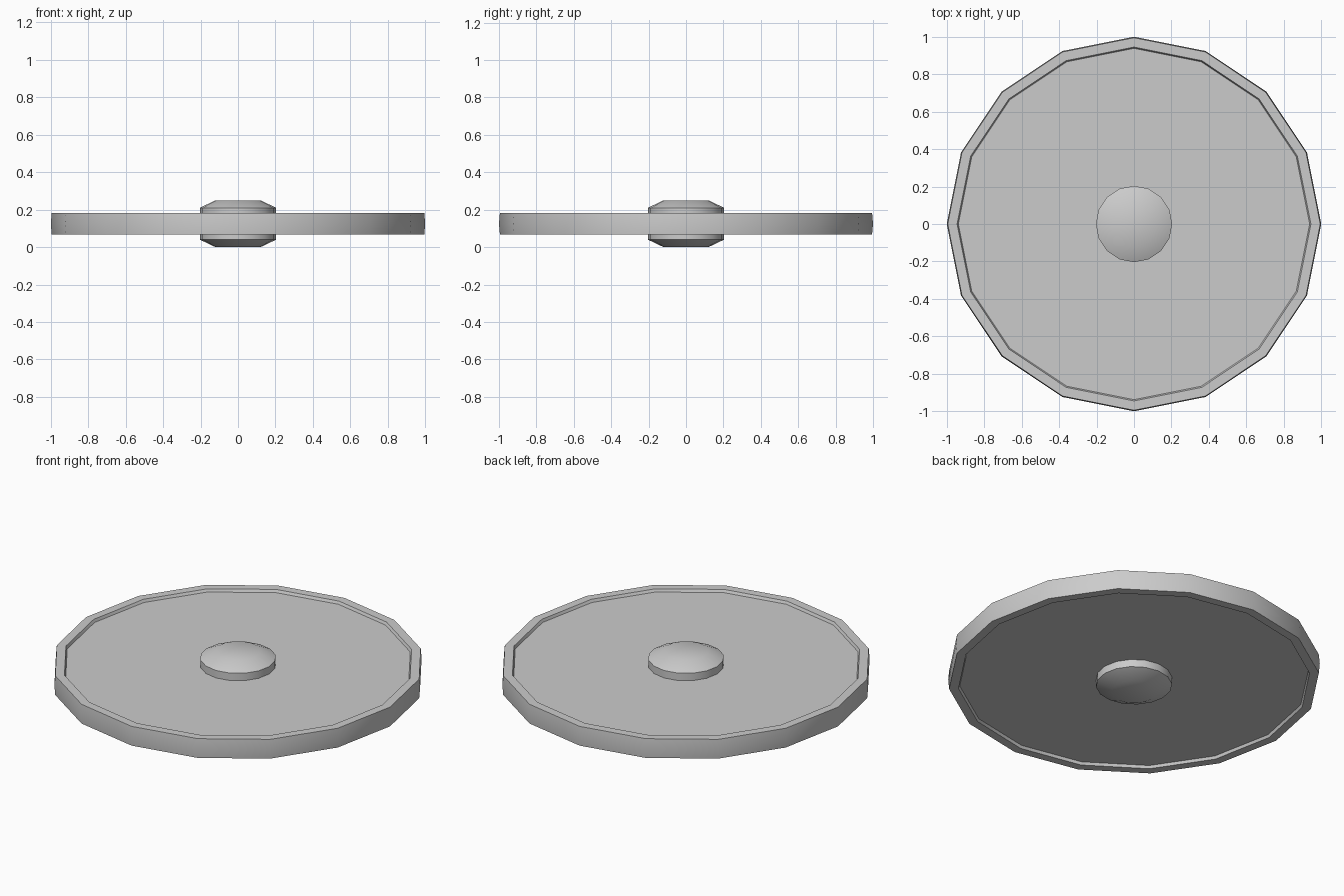
import bpy
import math

if "Cube" in bpy.data.objects:
    bpy.data.objects.remove(bpy.data.objects["Cube"])

SIDES = 16
MID = 0.125  # height of the mirror plane


def lathe(name, upper):
    """Revolve an upper half profile (radius, height above MID), mirrored downward."""
    lower = [(r, -h) for r, h in reversed(upper)]
    profile = upper + [p for p in lower if p not in upper]
    verts = [(r * math.cos(2 * math.pi * i / SIDES),
              r * math.sin(2 * math.pi * i / SIDES), MID + h)
             for r, h in profile for i in range(SIDES)]
    faces = []
    for k in range(len(profile) - 1):
        a, b = k * SIDES, (k + 1) * SIDES
        for i in range(SIDES):
            j = (i + 1) % SIDES
            faces.append((a + i, b + i, b + j, a + j))
    # End caps
    faces.append(tuple(range(SIDES)))
    last = (len(profile) - 1) * SIDES
    faces.append(tuple(reversed(range(last, last + SIDES))))
    mesh = bpy.data.meshes.new(name)
    mesh.from_pydata(verts, [], faces)
    obj = bpy.data.objects.new(name, mesh)
    bpy.context.collection.objects.link(obj)
    bpy.ops.object.select_all(action='DESELECT')
    obj.select_set(True)
    bpy.context.view_layer.objects.active = obj
    bpy.ops.object.shade_smooth_by_angle(angle=math.radians(30))
    return obj


# Wheel disc: recessed web inside a raised rim
lathe("disc", [(0.938, 0.041), (0.945, 0.057), (0.995, 0.057), (1.0, 0.0)])

# Central hub with shallow tapered ends
lathe("hub", [(0.12, 0.125), (0.204, 0.085)])
